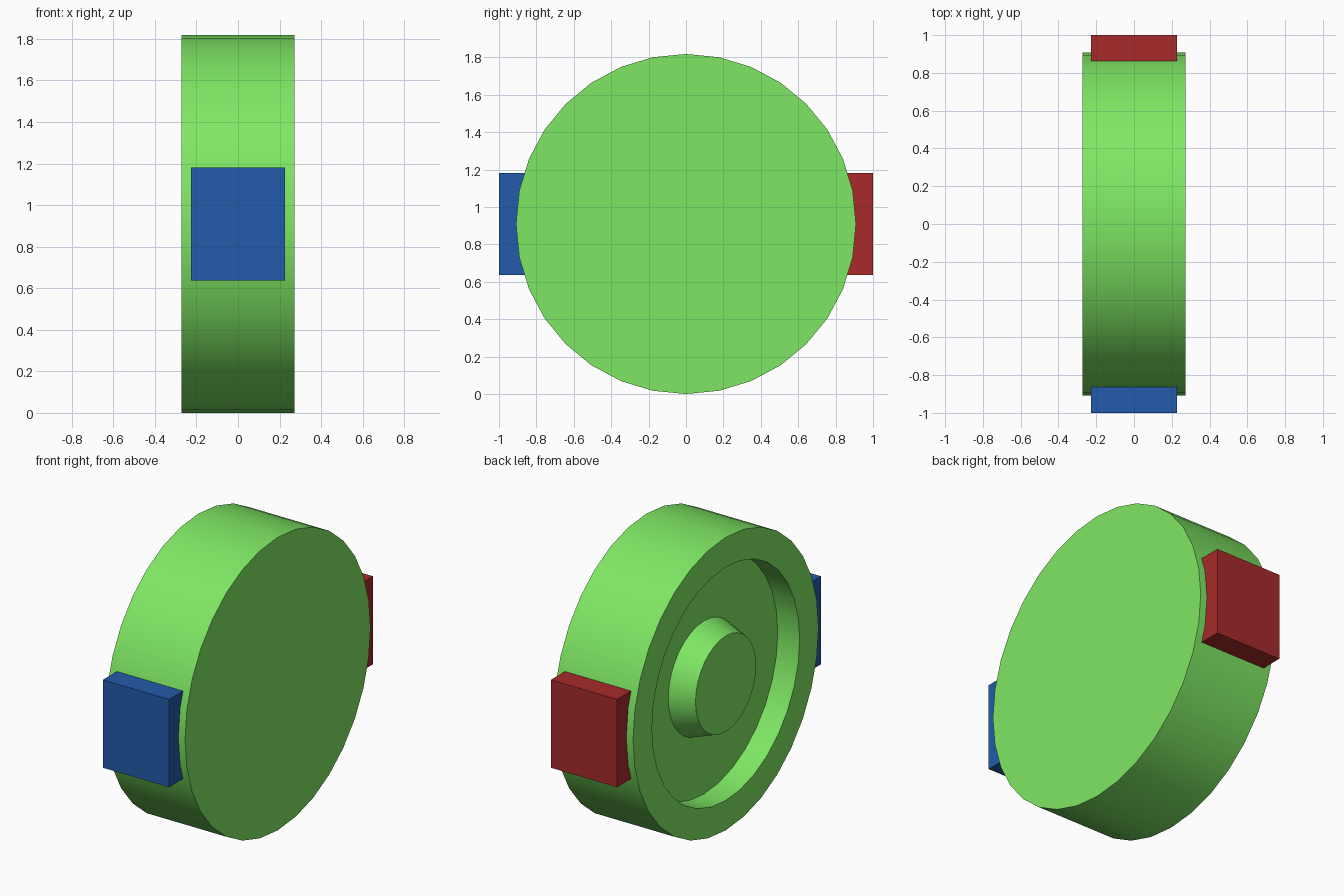
import bpy, bmesh, math

if "Cube" in bpy.data.objects:
    bpy.data.objects.remove(bpy.data.objects["Cube"])

R = 0.909        # wheel radius, also the axle height
W = 0.273        # half width of the wheel
SIDES = 32


def paint(obj, name, color):
    mat = bpy.data.materials.new(name)
    mat.diffuse_color = (*color, 1)
    mat.use_nodes = True
    mat.node_tree.nodes["Principled BSDF"].inputs["Base Color"].default_value = mat.diffuse_color
    obj.data.materials.append(mat)


def add_object(name, bm):
    bmesh.ops.recalc_face_normals(bm, faces=bm.faces)
    mesh = bpy.data.meshes.new(name)
    bm.to_mesh(mesh)
    bm.free()
    obj = bpy.data.objects.new(name, mesh)
    bpy.context.collection.objects.link(obj)
    obj.location.z = R
    return obj


# Wheel: (x, radius) profile turned about the x axle, recessed on the -x side
profile = [(W, R), (-W, R), (-W, 0.724), (-W + 0.15, 0.724),
           (-W + 0.15, 0.35), (-W, 0.297)]
bm = bmesh.new()
rings = []
for x, r in profile:
    angles = [2 * math.pi * i / SIDES for i in range(SIDES)]
    rings.append([bm.verts.new((x, r * math.cos(a), r * math.sin(a))) for a in angles])
for a, b in zip(rings, rings[1:]):
    for i in range(SIDES):
        j = (i + 1) % SIDES
        bm.faces.new((a[i], a[j], b[j], b[i]))
bm.faces.new(rings[0])
bm.faces.new(rings[-1])
wheel = add_object("wheel", bm)
paint(wheel, "green", (0.21, 0.80, 0.125))
bpy.context.view_layer.objects.active = wheel
wheel.select_set(True)
bpy.ops.object.shade_smooth_by_angle(angle=math.radians(30))

# Blocks set into the rim at front and back
for name, side, color_name, color in [
        ("front_block", -1, "blue", (0.017, 0.105, 0.40)),
        ("back_block", 1, "red", (0.39, 0.023, 0.024))]:
    bm = bmesh.new()
    bmesh.ops.create_cube(bm, size=1)
    bmesh.ops.scale(bm, vec=(0.454, 0.182, 0.545), verts=bm.verts)
    block = add_object(name, bm)
    block.location.y = side * R
    paint(block, color_name, color)
